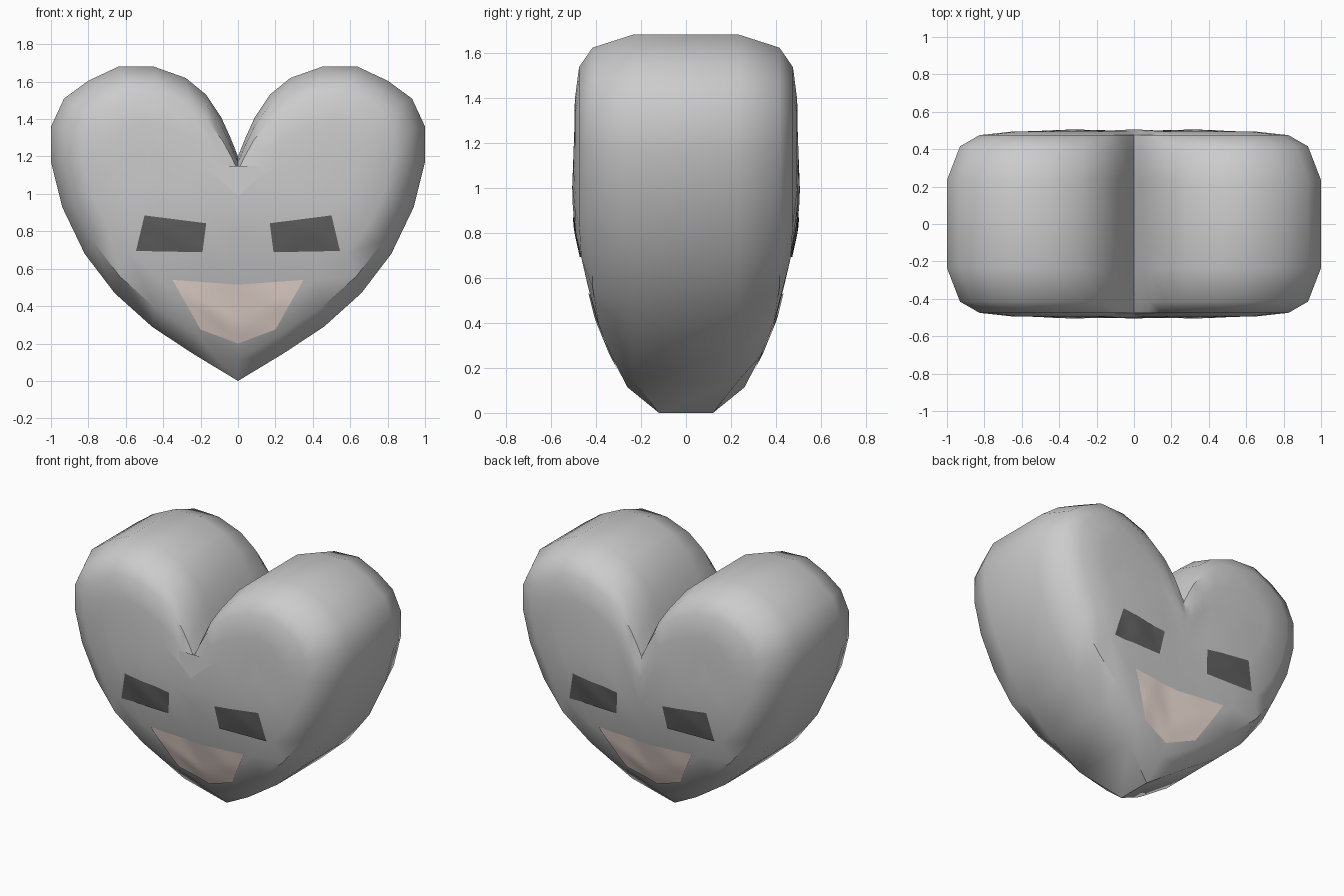
import bpy, bmesh
from mathutils import Vector
from mathutils.bvhtree import BVHTree

if "Cube" in bpy.data.objects:
    bpy.data.objects.remove(bpy.data.objects["Cube"])

# Right half of the heart outline (x, z), from bottom tip to notch
half = [(0, 0), (.24, .145), (.46, .29), (.66, .47), (.82, .68), (.94, .93),
        (1, 1.17), (1, 1.36), (.93, 1.51), (.8, 1.605), (.64, 1.68), (.45, 1.68),
        (.28, 1.62), (.17, 1.53), (.09, 1.41), (.04, 1.30), (0, 1.20)]
outline = half + [(-x, z) for x, z in half[-2:0:-1]]

# Half depth of the body against height
depth = [(0, .12), (.07, .235), (.2, .31), (.42, .40), (.6, .445),
         (.8, .49), (.96, .508), (1.15, .497), (1.7, .49)]
# Rounding rings: (inset towards the middle, largest half depth)
rings = [(0, .235), (.12, .415), (.3, .475), (.6, .494), (.85, .51)]


def depth_at(z):
    for (z0, d0), (z1, d1) in zip(depth, depth[1:]):
        if z <= z1:
            return d0 + (d1 - d0) * (z - z0) / (z1 - z0)
    return depth[-1][1]


def ring_point(x, z, inset, limit):
    s = min(1, abs(x) / .6)
    fx, fz = (.42 * s if x > 0 else -.42 * s), .95 + .25 * s
    x, z = x + (fx - x) * inset, z + (fz - z) * inset
    return x, min(limit, depth_at(z)), z


def finish(name, bm, color=None):
    bmesh.ops.recalc_face_normals(bm, faces=bm.faces)
    mesh = bpy.data.meshes.new(name)
    bm.to_mesh(mesh)
    obj = bpy.data.objects.new(name, mesh)
    bpy.context.collection.objects.link(obj)
    if color:
        mat = bpy.data.materials.new(name)
        mat.diffuse_color = (*color, 1)
        mat.use_nodes = True
        mat.node_tree.nodes["Principled BSDF"].inputs["Base Color"].default_value = mat.diffuse_color
        mesh.materials.append(mat)
    bpy.ops.object.select_all(action='DESELECT')
    bpy.context.view_layer.objects.active = obj
    obj.select_set(True)
    bpy.ops.object.shade_smooth_by_angle(angle=.7)
    return obj


# Heart body: loft from the front ring stack to the back ring stack
bm = bmesh.new()
loops = []
for side, stack in ((-1, rings[::-1]), (1, rings)):
    for inset, limit in stack:
        pts = [ring_point(x, z, inset, limit) for x, z in outline]
        loops.append([bm.verts.new((x, side * y, z)) for x, y, z in pts])
n = len(outline)
for a, b in zip(loops, loops[1:]):
    for i in range(n):
        j = (i + 1) % n
        bm.faces.new((a[i], a[j], b[j], b[i]))
bm.faces.new(loops[0])
bm.faces.new(loops[-1])
bmesh.ops.triangulate(bm, faces=[f for f in bm.faces if len(f.verts) > 4])
bmesh.ops.recalc_face_normals(bm, faces=bm.faces)
tree = BVHTree.FromBMesh(bm)
finish("heart_body", bm)


# Face patches: a quad laid onto the surface, mirrored left to right
def face_patch(name, quad, side, color, mirrors=(1, -1), steps=8):
    bm = bmesh.new()
    a, b, c, d = [Vector(p) for p in quad]
    for m in mirrors:
        grid = []
        for i in range(steps + 1):
            row = []
            for j in range(steps + 1):
                u, v = i / steps, j / steps
                p = a.lerp(b, u).lerp(d.lerp(c, u), v)
                hit = tree.ray_cast(Vector((m * p.x, side * 2, p.y)), Vector((0, -side, 0)))[0]
                row.append(bm.verts.new(hit + Vector((0, side * .006, 0))))
            grid.append(row)
        for i in range(steps):
            for j in range(steps):
                q = [grid[i][j], grid[i + 1][j], grid[i + 1][j + 1], grid[i][j + 1]]
                bm.faces.new(q if m * side < 0 else q[::-1])
    bmesh.ops.remove_doubles(bm, verts=bm.verts, dist=.0005)
    obj = finish(name, bm, color)
    # make the thin patch face outwards
    if obj.data.polygons[0].normal.y * side < 0:
        obj.data.flip_normals()


eye = [(.17, .843), (.50, .885), (.545, .695), (.19, .688)]
mouth = [(0, .515), (.35, .54), (.20, .275), (0, .20)]
for side, label in ((-1, "front"), (1, "back")):
    for m, hand in ((1, "right"), (-1, "left")):
        face_patch(f"{label}_{hand}_eye", eye, side, (.12, .12, .12), (m,))
    face_patch(f"{label}_mouth", mouth, side, (.9, .76, .7))
